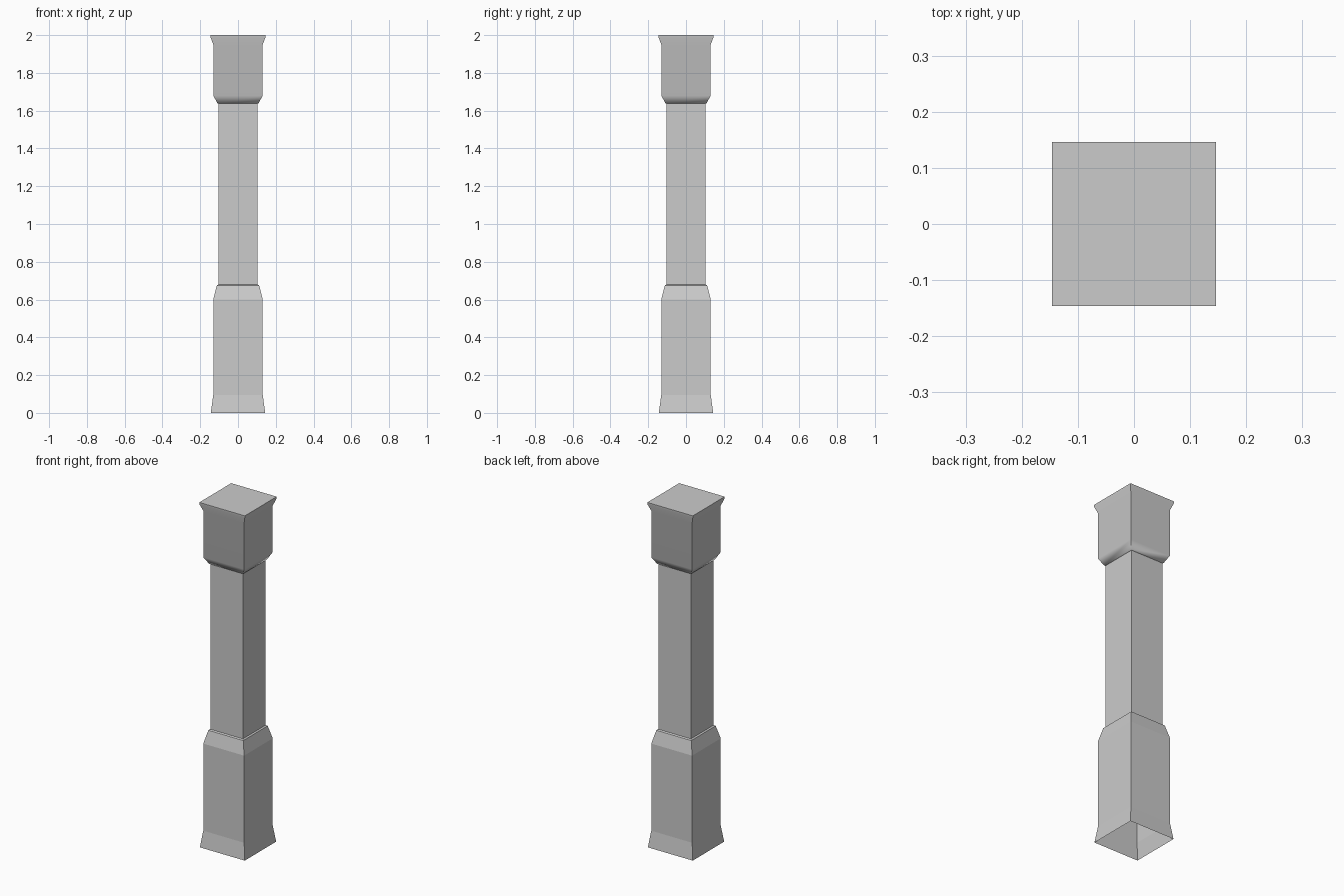
import bpy, bmesh, math

if "Cube" in bpy.data.objects:
    bpy.data.objects.remove(bpy.data.objects["Cube"])


def square_loft(name, profile, cap_top=False, smooth=False):
    """Stack square rings of (half width, height) and bridge them."""
    bm = bmesh.new()
    rings = [[bm.verts.new((sx * w, sy * w, z))
              for sx, sy in ((-1, -1), (1, -1), (1, 1), (-1, 1))]
             for w, z in profile]
    for low, high in zip(rings, rings[1:]):
        for i in range(4):
            j = (i + 1) % 4
            bm.faces.new((low[i], low[j], high[j], high[i]))
    if cap_top:
        bm.faces.new(rings[-1])
    mesh = bpy.data.meshes.new(name)
    bm.to_mesh(mesh)
    bm.free()
    obj = bpy.data.objects.new(name, mesh)
    bpy.context.collection.objects.link(obj)
    if smooth:
        bpy.ops.object.select_all(action='DESELECT')
        obj.select_set(True)
        bpy.context.view_layer.objects.active = obj
        bpy.ops.object.shade_smooth_by_angle(angle=math.radians(50))
    return obj


# Flared base, open underneath, with a small ledge where the shaft enters
square_loft("base", [(0.144, 0), (0.131, 0.095), (0.131, 0.60),
                     (0.112, 0.675), (0.104, 0.68)])

# Plain square shaft
square_loft("shaft", [(0.104, 0.68), (0.104, 1.637)])

# Softly shaded capital with a flared, closed top
square_loft("capital", [(0.104, 1.637), (0.109, 1.64), (0.131, 1.68),
                        (0.131, 1.95), (0.146, 1.99), (0.146, 2.0)],
            cap_top=True, smooth=True)
